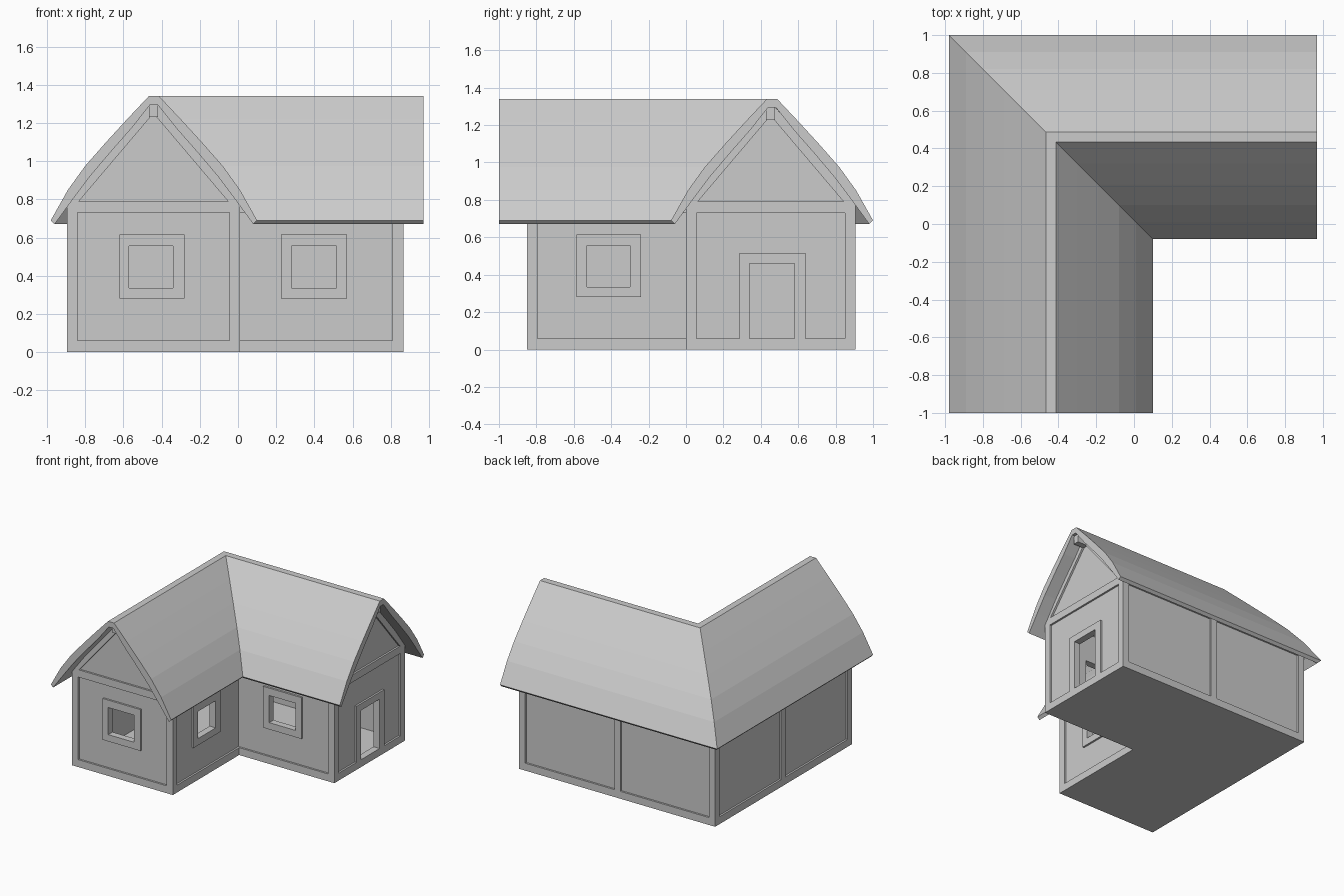
import bpy, bmesh

if "Cube" in bpy.data.objects:
    bpy.data.objects.remove(bpy.data.objects["Cube"])

mat = bpy.data.materials.new("plain grey")
mat.diffuse_color = (0.6, 0.6, 0.6, 1)
mat.use_nodes = True
mat.node_tree.nodes["Principled BSDF"].inputs["Base Color"].default_value = mat.diffuse_color


def make(name, verts, faces):
    """Create an object from generated vertices and faces."""
    bm = bmesh.new()
    vs = [bm.verts.new(v) for v in verts]
    for f in faces:
        bm.faces.new([vs[i] for i in f])
    loose = [v for v in bm.verts if not v.link_faces]
    bmesh.ops.delete(bm, geom=loose, context='VERTS')
    bmesh.ops.recalc_face_normals(bm, faces=bm.faces)
    me = bpy.data.meshes.new(name)
    bm.to_mesh(me)
    bm.free()
    me.materials.append(mat)
    ob = bpy.data.objects.new(name, me)
    bpy.context.collection.objects.link(ob)
    return ob


def loft(name, a, b):
    """Solid between two matching outlines."""
    n = len(a)
    faces = [tuple(range(n)), tuple(range(n, 2 * n))]
    faces += [(i, (i + 1) % n, (i + 1) % n + n, i + n) for i in range(n)]
    return make(name, a + b, faces)


class Wall:
    """A wall plane: u runs along it, z up, d goes inward; ends are mitred."""

    def __init__(self, name, p, q, s0=1, s1=1):
        self.name, self.p, self.s0, self.s1 = name, p, s0, s1
        dx, dy = q[0] - p[0], q[1] - p[1]
        self.L = (dx * dx + dy * dy) ** 0.5
        self.u = (dx / self.L, dy / self.L)

    def pt(self, u, z, d):
        if u < 1e-4:
            u += self.s0 * d
        elif u > self.L - 1e-4:
            u -= self.s1 * d
        ux, uy = self.u
        return (self.p[0] + ux * u - uy * d, self.p[1] + uy * u + ux * d, z)

    def prism(self, part, pts, d0, d1):
        return loft(self.name + "_" + part, [self.pt(u, z, d0) for u, z in pts],
                    [self.pt(u, z, d1) for u, z in pts])

    def ring(self, part, o, i, d0, d1):
        """Rectangular frame between rectangles (u0, u1, z0, z1)."""
        def corners(r):
            return [(r[0], r[2]), (r[1], r[2]), (r[1], r[3]), (r[0], r[3])]
        verts = [self.pt(u, z, d) for d in (d0, d1) for r in (o, i) for u, z in corners(r)]
        faces = []
        for k, side in enumerate((2, 1, 3, 0)):
            if abs(o[side] - i[side]) < 1e-4:
                continue
            n = (k + 1) % 4
            faces += [(k, n, n + 4, k + 4), (k + 8, n + 8, n + 12, k + 12),
                      (k, n, n + 8, k + 8), (k + 4, n + 4, n + 12, k + 12)]
        return make(self.name + "_" + part, verts, faces)


X0, X1, XM = -0.895, 0.865, 0.01
Y0, Y1, YM = -0.85, 0.905, 0.0
TOP, BEAM, SILL, POST = 0.79, 0.73, 0.06, 0.055
REC, THICK = 0.015, 0.055

front = Wall("front_gable_wall", (X0, Y0), (XM, Y0))
inner = Wall("inner_side_wall", (XM, Y0), (XM, YM), 1, -1)
wing = Wall("wing_front_wall", (XM, YM), (X1, YM), -1, 1)
right = Wall("right_gable_wall", (X1, YM), (X1, Y1))
back = Wall("back_wall", (X1, Y1), (X0, Y1))
left = Wall("left_wall", (X0, Y1), (X0, Y0))


def rect(u0, u1, z0, z1):
    return [(u0, z0), (u1, z0), (u1, z1), (u0, z1)]


# Walls: timber frame, recessed panel, window or door surround
openings = [
    (front, (0.275, 0.615, 0.28, 0.615), (0.325, 0.555, 0.335, 0.555)),
    (inner, (0.265, 0.61, 0.28, 0.615), (0.32, 0.55, 0.335, 0.555)),
    (wing, (0.215, 0.56, 0.28, 0.615), (0.27, 0.505, 0.335, 0.555)),
    (right, (0.285, 0.64, SILL, 0.515), (0.34, 0.58, SILL, 0.46)),
    (back, None, None),
    (left, None, None),
]
for w, surround, hole in openings:
    whole = (0, w.L, 0, TOP)
    panel = (POST if w.s0 > 0 else 0, w.L - POST if w.s1 > 0 else w.L, SILL, BEAM)
    w.ring("timber_frame", whole, panel, 0, REC)
    if hole:
        w.ring("panel", whole, hole, REC, THICK)
        w.ring("door_surround" if w is right else "window_surround", surround, hole, 0, REC)
    else:
        w.prism("panel", rect(*whole), REC, THICK)

# Middle posts on the two long walls
back.prism("middle_post", rect(0.855, 0.91, SILL, BEAM), 0, REC)
left.prism("middle_post", rect(0.845, 0.905, SILL, BEAM), 0, REC)

# Gables: sloping frame, recessed triangle, ridge beam end
for w, reach in ((front, 0.10), (right, 0.08)):
    c, L = w.L / 2, w.L
    w.prism("gable_frame", [(0, TOP), (c, 1.325), (L, TOP), (L - 0.062, TOP),
                            (c, 1.25), (0.062, TOP)], 0, REC)
    w.prism("gable_panel", [(0, TOP), (c, 1.325), (L, TOP)], REC, THICK)
    w.prism("ridge_beam", rect(c - 0.024, c + 0.024, 1.23, 1.30), -reach, REC)

# Floor
e = 0.01
outline = [(X0 + e, Y0 + e), (XM - e, Y0 + e), (XM - e, YM + e),
           (X1 - e, YM + e), (X1 - e, Y1 - e), (X0 + e, Y1 - e)]
loft("floor", [(x, y, 0) for x, y in outline], [(x, y, 0.03) for x, y in outline])

# Roof: a curved thatch profile swept round the mitred corner
CX, CY = -0.44, 0.46
outer_half = [(0.027, 1.34), (0.14, 1.22), (0.25, 1.10), (0.36, 0.975), (0.45, 0.85), (0.54, 0.69)]
inner_half = [(0.02, 1.295), (0.115, 1.175), (0.225, 1.05), (0.335, 0.92), (0.425, 0.80), (0.52, 0.67)]


def full(half):
    return [(-o, z) for o, z in reversed(half)] + half


prof = full(outer_half) + full(inner_half)[::-1]
n = len(prof)
verts = [(CX + o, -1.0, z) for o, z in prof]
verts += [(CX + o, CY - o, z) for o, z in prof]
verts += [(0.97, CY - o, z) for o, z in prof]
faces = [(s + i, s + (i + 1) % n, s + n + (i + 1) % n, s + n + i)
         for s in (0, n) for i in range(n)]
for s in (0, 2 * n):
    faces += [(s + i, s + i + 1, s + n - 2 - i, s + n - 1 - i) for i in range(n // 2 - 1)]
make("roof", verts, faces)
